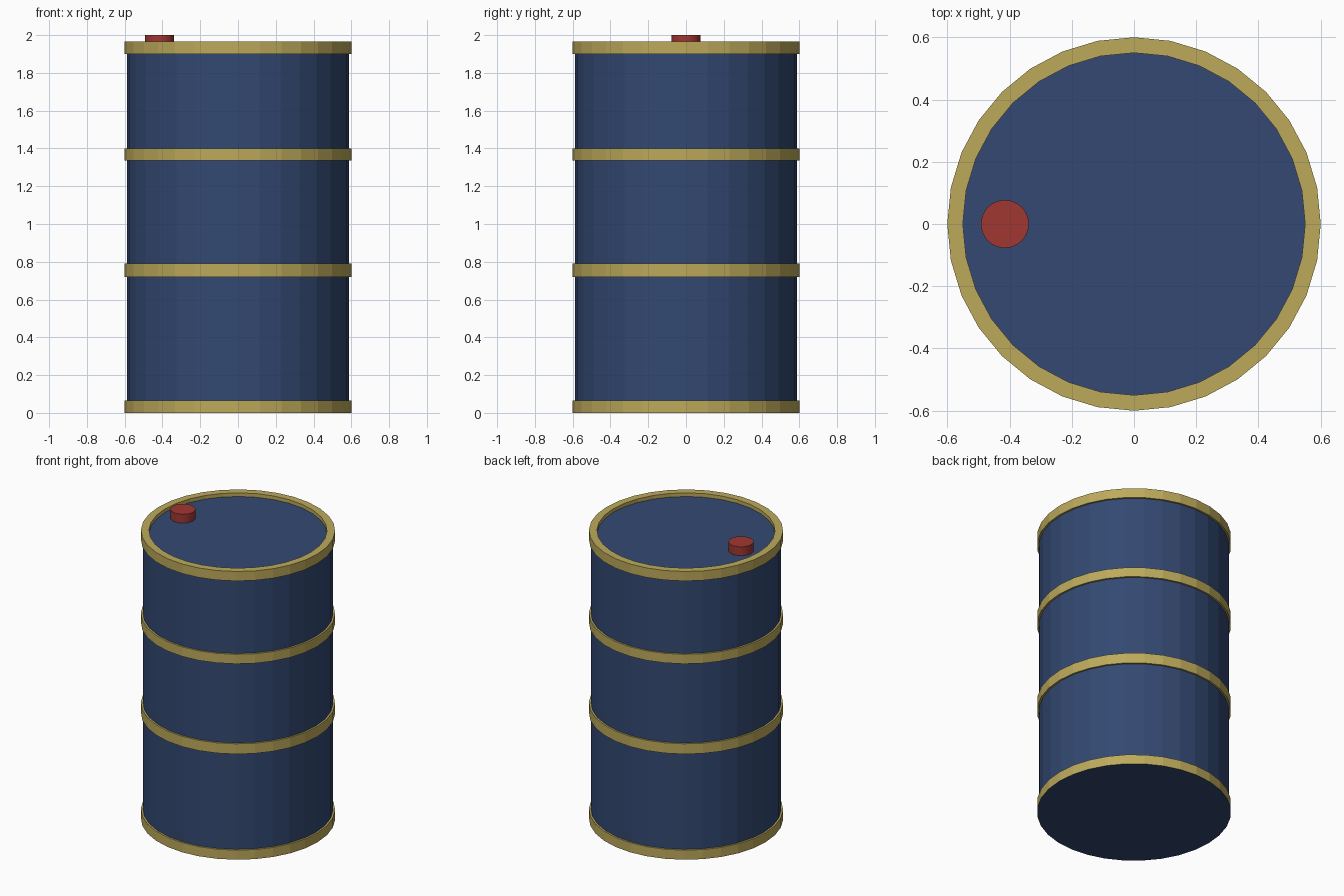
import bpy, bmesh, math

if "Cube" in bpy.data.objects:
    bpy.data.objects.remove(bpy.data.objects["Cube"])

SIDES = 32
BODY_R, BAND_R, LID_R = 0.588, 0.6, 0.55
RIM_Z, LID_Z = 1.965, 1.94
BANDS = [(0.0, 0.065), (0.72, 0.79), (1.335, 1.40), (1.90, RIM_Z)]


def material(name, color):
    m = bpy.data.materials.new(name)
    m.diffuse_color = (*color, 1)
    m.use_nodes = True
    m.node_tree.nodes["Principled BSDF"].inputs["Base Color"].default_value = m.diffuse_color
    return m


blue = material("blue paint", (0.033, 0.066, 0.168))
gold = material("gold paint", (0.51, 0.40, 0.105))
red = material("red paint", (0.35, 0.038, 0.031))


def lathe(name, profile, mats, x=0.0):
    """Spin (radius, z, material index of the next strip) points; cap both ends."""
    bm = bmesh.new()
    rings = []
    for r, z, _ in profile:
        rings.append([bm.verts.new((x + r * math.cos(2 * math.pi * i / SIDES),
                                    r * math.sin(2 * math.pi * i / SIDES), z))
                      for i in range(SIDES)])
    for k in range(len(rings) - 1):
        a, b = rings[k], rings[k + 1]
        for i in range(SIDES):
            j = (i + 1) % SIDES
            bm.faces.new((a[i], a[j], b[j], b[i])).material_index = profile[k][2]
    bm.faces.new(rings[0][::-1])
    bm.faces.new(rings[-1])
    mesh = bpy.data.meshes.new(name)
    bm.to_mesh(mesh)
    bm.free()
    for m in mats:
        mesh.materials.append(m)
    obj = bpy.data.objects.new(name, mesh)
    bpy.context.collection.objects.link(obj)
    return obj


# Drum: blue walls, raised gold bands, recessed blue lid inside the top rim
profile = []
for n, (z0, z1) in enumerate(BANDS):
    if n:
        profile.append((BODY_R, z0, 1))
    profile += [(BAND_R, z0, 1), (BAND_R, z1, 1)]
    if n < len(BANDS) - 1:
        profile.append((BODY_R, z1, 0))
profile += [(LID_R, RIM_Z, 1), (LID_R, LID_Z, 0)]
lathe("drum", profile, [blue, gold])

# Filler cap on the lid
lathe("filler_cap", [(0.077, LID_Z, 0), (0.077, 2.0, 0)], [red], x=-0.415)
